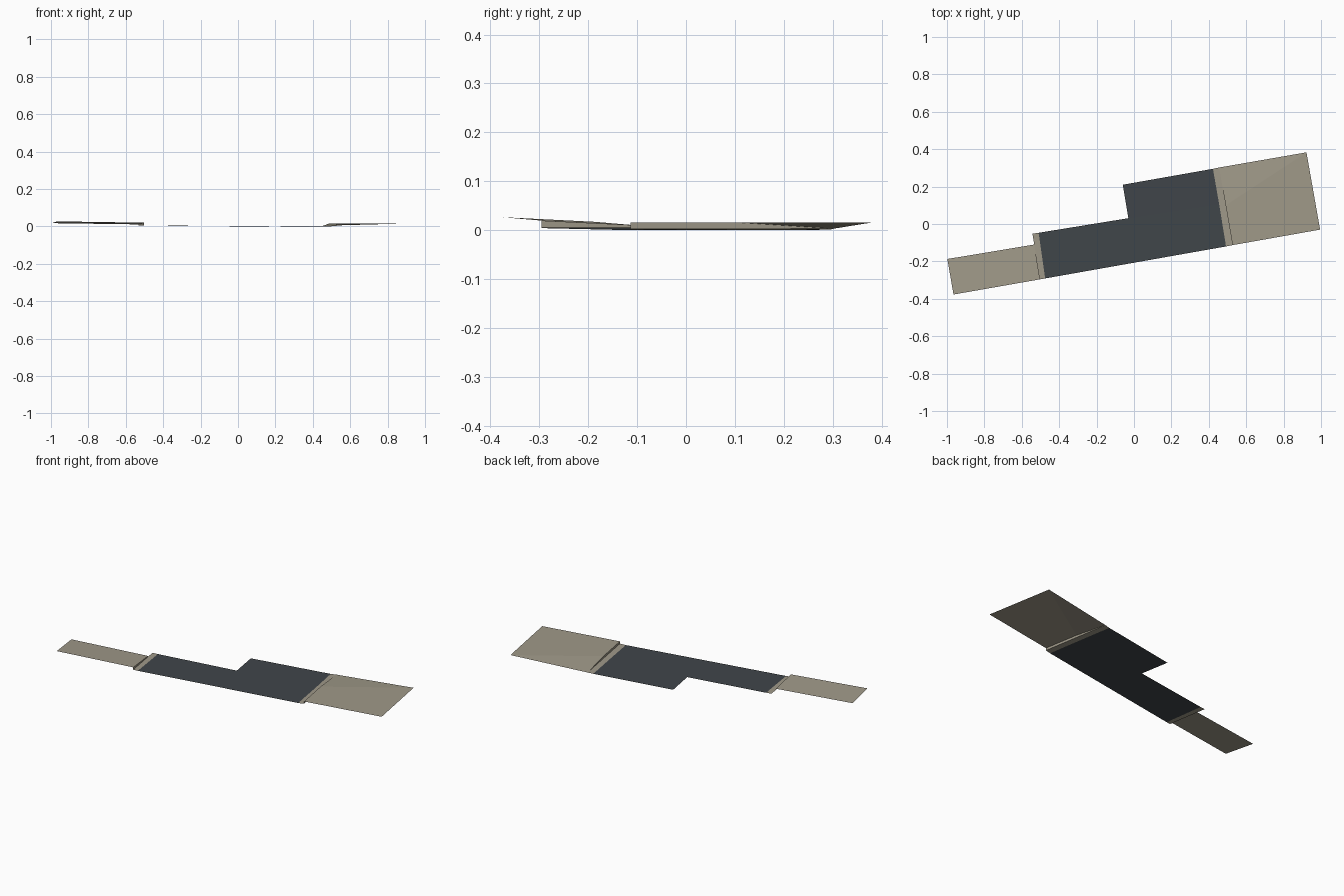
import bpy


def material(name, rgb):
    m = bpy.data.materials.new(name)
    m.diffuse_color = (*rgb, 1)
    return m


concrete = material("warm_concrete", (0.35, 0.32, 0.25))
asphalt = material("dark_asphalt", (0.051, 0.06, 0.068))


def sheet(name, verts, faces, mat):
    """Thin open surface made of a few flat faces."""
    me = bpy.data.meshes.new(name)
    me.from_pydata(verts, [], faces)
    me.materials.append(mat)
    ob = bpy.data.objects.new(name, me)
    bpy.context.collection.objects.link(ob)
    return ob


# Main road strip, falling gently from left to right
sheet("road_main", [
    (-0.475, -0.291, 0.004), (0.492, -0.12, 0.0), (0.455, 0.107, 0.0),
    (-0.03, 0.031, 0.001), (-0.51, -0.047, 0.004)],
    [(0, 1, 2, 3, 4)], asphalt)

# Wider road area beside the right-hand pavement
sheet("road_side", [
    (-0.03, 0.031, 0.001), (0.455, 0.107, 0.0),
    (0.422, 0.295, 0.001), (-0.06, 0.21, 0.0)],
    [(0, 1, 2, 3)], asphalt)

# Gutter strips along both road ends
sheet("gutter_right", [
    (0.492, -0.12, 0.0), (0.527, -0.113, 0.002),
    (0.455, 0.302, 0.003), (0.422, 0.295, 0.001), (0.455, 0.107, 0.0)],
    [(0, 1, 2, 3, 4)], concrete)
sheet("gutter_left", [
    (-0.503, -0.296, 0.005), (-0.475, -0.291, 0.004),
    (-0.51, -0.047, 0.004), (-0.543, -0.052, 0.005)],
    [(0, 1, 2, 3)], concrete)

# Right pavement with a corner sloping down to the gutter, and its curb face
sheet("pavement_right", [
    (0.527, -0.113, 0.016), (0.995, -0.03, 0.016), (0.922, 0.383, 0.016),
    (0.49, 0.1, 0.016), (0.455, 0.302, 0.003), (0.527, -0.113, 0.002)],
    [(0, 1, 2, 3), (3, 2, 4), (0, 3, 4, 5)], concrete)

# Left pavement, tilted, with its low curb face
sheet("pavement_left", [
    (-0.998, -0.187, 0.017), (-0.965, -0.377, 0.0265),
    (-0.503, -0.296, 0.0195), (-0.533, -0.11, 0.0105),
    (-0.503, -0.296, 0.005), (-0.533, -0.11, 0.005)],
    [(0, 1, 2, 3), (2, 4, 5, 3)], concrete)
